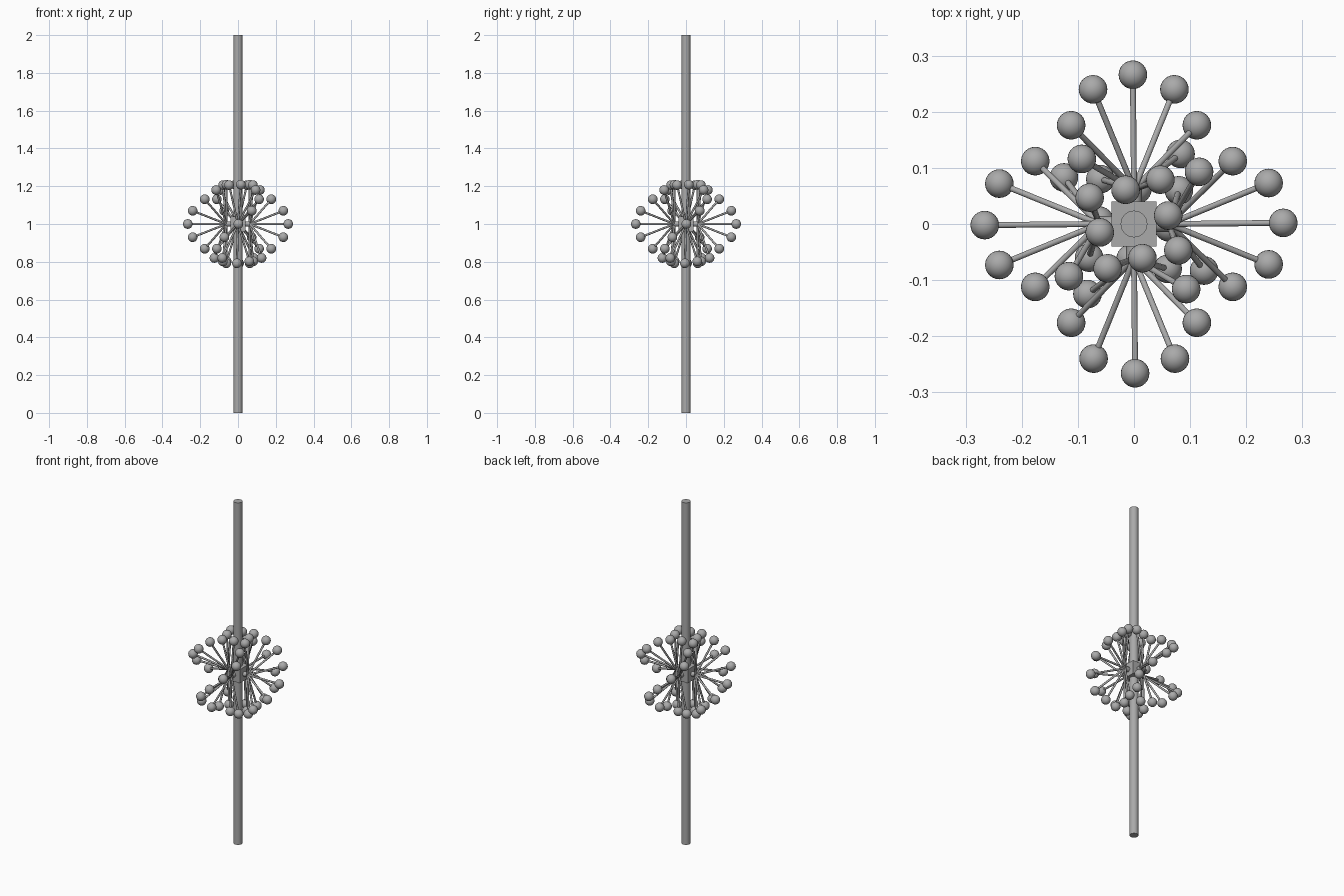
import bpy, math
from mathutils import Vector, Matrix

if "Cube" in bpy.data.objects:
    bpy.data.objects.remove(bpy.data.objects["Cube"])

grey = bpy.data.materials.new("mid_grey")
grey.diffuse_color = (0.40, 0.40, 0.40, 1)
grey.use_nodes = True
grey.node_tree.nodes["Principled BSDF"].inputs["Base Color"].default_value = grey.diffuse_color

CENTRE_Z = 1.0
HUB = 0.062       # distance of each fan's centre from the pole axis
BALL_R = 0.0255
ROD_R = 0.0055


def finish(ob, name, smooth=True):
    ob.name = name
    ob.data.materials.append(grey)
    if smooth:
        bpy.ops.object.shade_smooth_by_angle(angle=math.radians(40))
    return ob


def rod(name, a, b, radius, sides):
    a, b = Vector(a), Vector(b)
    d = b - a
    bpy.ops.mesh.primitive_cylinder_add(
        vertices=sides, radius=radius, depth=d.length, location=(a + b) / 2,
        rotation=d.to_track_quat('Z', 'Y').to_euler())
    return finish(bpy.context.object, name)


# Pole
rod("pole", (0, 0, 0), (0, 0, 2), 0.024, 16)

# Centre block
bpy.ops.mesh.primitive_cube_add(size=0.08, location=(0, 0, CENTRE_Z))
finish(bpy.context.object, "centre_block", False)

# Spiral fan of ball positions: outward, sideways, up (for the +x side)
fan = [(0.080, 0.060, -0.198), (0.062, -0.006, -0.208), (0.125, -0.083, -0.180),
       (0.176, -0.112, -0.131), (0.240, -0.072, -0.070), (0.266, 0.002, 0.000),
       (0.240, 0.073, 0.070), (0.176, 0.112, 0.131), (0.116, 0.093, 0.180),
       (0.061, 0.015, 0.208), (0.079, -0.047, 0.206)]

# Four fans turned about the pole
for side in range(4):
    turn = Matrix.Rotation(side * math.pi / 2, 3, 'Z')
    base = turn @ Vector((HUB, 0, 0)) + Vector((0, 0, CENTRE_Z))
    inner = turn @ Vector((0.03, 0, 0)) + Vector((0, 0, CENTRE_Z))
    rod(f"hub_{side}", inner, base, 0.014, 12)
    for i, p in enumerate(fan):
        tip = turn @ Vector(p) + Vector((0, 0, CENTRE_Z))
        rod(f"spoke_{side}_{i}", base, tip, ROD_R, 10)
        bpy.ops.mesh.primitive_uv_sphere_add(segments=24, ring_count=14,
                                             radius=BALL_R, location=tip)
        finish(bpy.context.object, f"ball_{side}_{i}")
